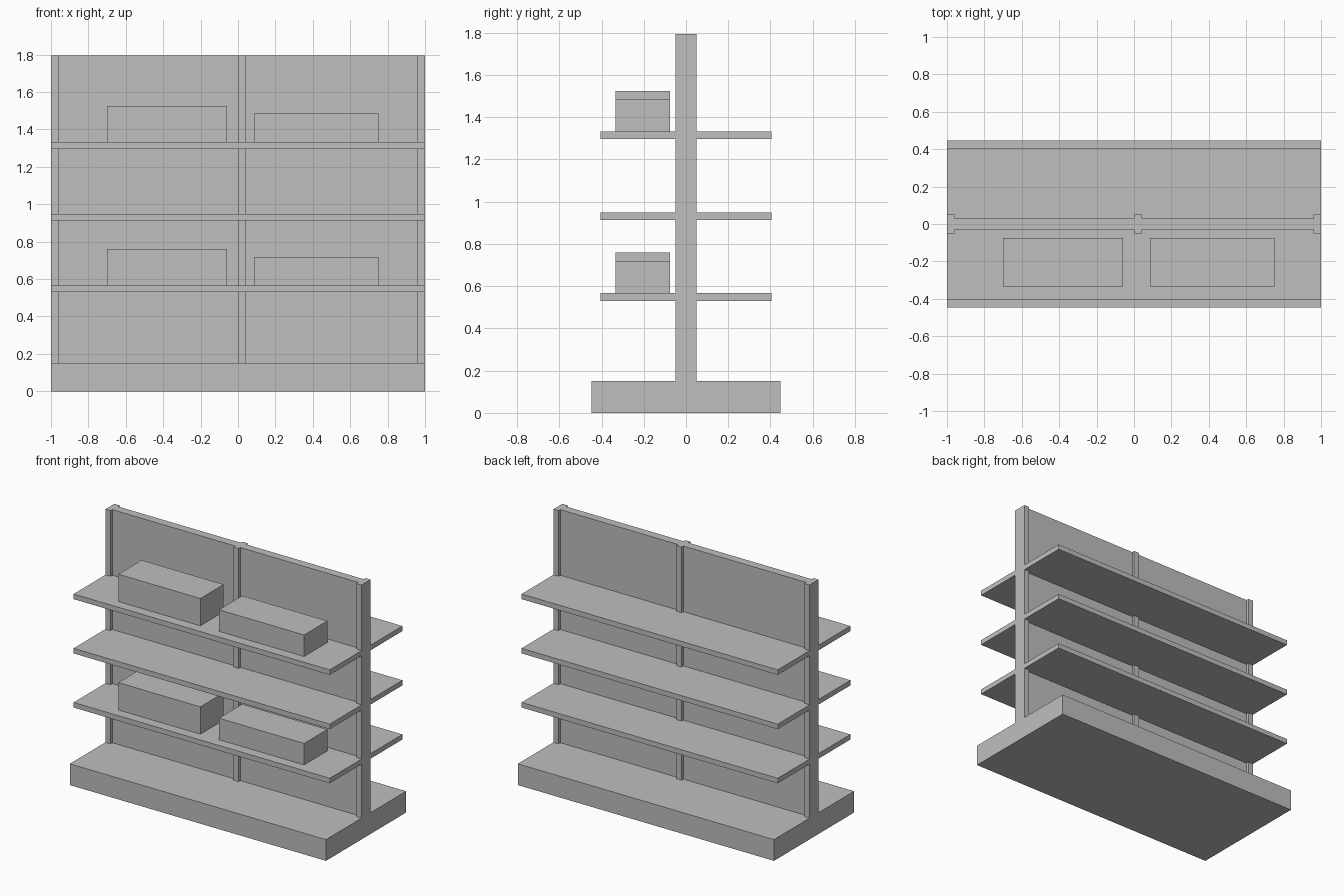
import bpy
import bmesh
from mathutils import Vector

cube = bpy.data.objects.get("Cube")
if cube:
    bpy.data.objects.remove(cube, do_unlink=True)

GREY = (0.52, 0.52, 0.52, 1.0)
grey = bpy.data.materials.new("plain grey")
grey.use_nodes = True
grey.diffuse_color = GREY
grey.node_tree.nodes["Principled BSDF"].inputs["Base Color"].default_value = GREY


def box(name, x, y, z):
    """Flat-faced box spanning the given (min, max) ranges."""
    low, high = (Vector(corner) for corner in zip(x, y, z))
    mesh = bpy.data.meshes.new(name)
    bm = bmesh.new()
    bmesh.ops.create_cube(bm, size=1)
    for v in bm.verts:
        v.co = (low + high) / 2 + v.co * (high - low)
    bm.to_mesh(mesh)
    bm.free()
    mesh.materials.append(grey)
    obj = bpy.data.objects.new(name, mesh)
    bpy.context.collection.objects.link(obj)
    return obj


BASE_TOP, TOP = 0.15, 1.795
POST_WIDTH, POST_HALF, PANEL_HALF = 0.04, 0.05, 0.03
SHELF_THICK, SHELF_REACH = 0.036, 0.405

# Plinth
box("base", (-1, 1), (-0.447, 0.447), (0, BASE_TOP))

# Uprights
posts = {"right_post": -1, "middle_post": 0, "left_post": 1 - POST_WIDTH}
for name, x in posts.items():
    box(name, (x, x + POST_WIDTH), (-POST_HALF, POST_HALF), (BASE_TOP, TOP))

# Back panels between the uprights
starts = list(posts.values())
for name, a, b in zip(("right_panel", "left_panel"), starts, starts[1:]):
    box(name, (a + POST_WIDTH, b), (-PANEL_HALF, PANEL_HALF), (BASE_TOP, TOP))

# Shelves on both sides
shelf_tops = {"lower": 0.567, "middle": 0.949, "upper": 1.332}
for level, z in shelf_tops.items():
    height = (z - SHELF_THICK, z)
    box(level + "_front_shelf", (-1, 1), (-SHELF_REACH, -PANEL_HALF), height)
    box(level + "_back_shelf", (-1, 1), (PANEL_HALF, SHELF_REACH), height)

# Goods boxes on the front lower and upper shelves
for level in ("lower", "upper"):
    z = shelf_tops[level]
    box(level + "_tall_box", (-0.70, -0.06), (-0.334, -0.075), (z, z + 0.193))
    box(level + "_low_box", (0.085, 0.75), (-0.334, -0.075), (z, z + 0.152))
